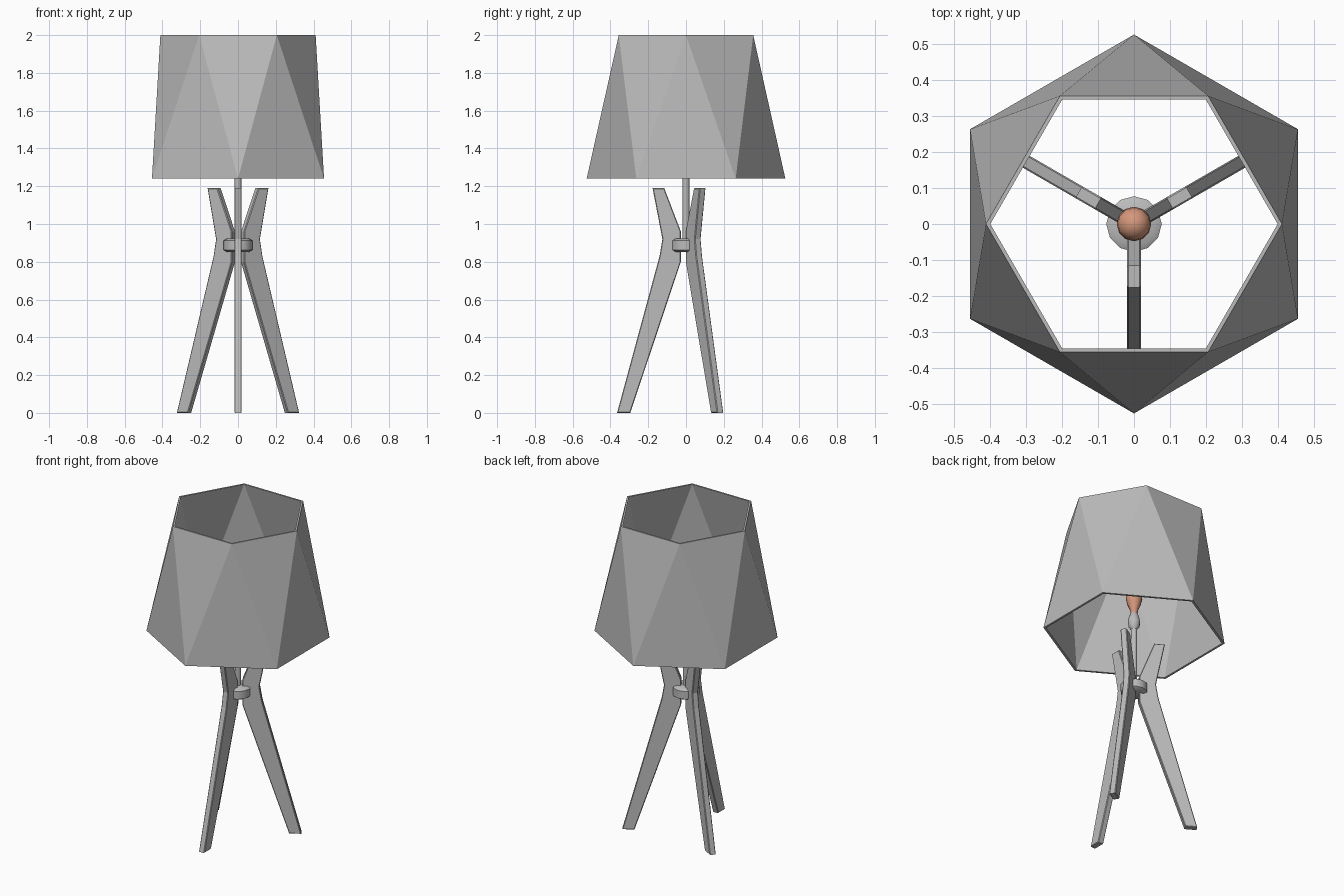
import bpy, bmesh, math
from mathutils import Matrix

if "Cube" in bpy.data.objects:
    bpy.data.objects.remove(bpy.data.objects["Cube"], do_unlink=True)


def material(name, rgb):
    mat = bpy.data.materials.new(name)
    mat.use_nodes = True
    mat.diffuse_color = (*rgb, 1)
    mat.node_tree.nodes["Principled BSDF"].inputs["Base Color"].default_value = (*rgb, 1)
    return mat


grey = material("light grey", (0.5, 0.5, 0.5))
salmon = material("salmon", (0.66, 0.31, 0.2))


def finish(name, bm, mat, smooth=None):
    bmesh.ops.recalc_face_normals(bm, faces=bm.faces)
    mesh = bpy.data.meshes.new(name)
    bm.to_mesh(mesh)
    bm.free()
    mesh.materials.append(mat)
    obj = bpy.data.objects.new(name, mesh)
    bpy.context.collection.objects.link(obj)
    if smooth:
        bpy.ops.object.select_all(action="DESELECT")
        obj.select_set(True)
        bpy.context.view_layer.objects.active = obj
        bpy.ops.object.shade_smooth_by_angle(angle=math.radians(smooth))
    return obj


def ring(bm, radius, z, sides, turn=0):
    return [bm.verts.new((radius * math.cos(turn + math.tau * i / sides),
                          radius * math.sin(turn + math.tau * i / sides), z))
            for i in range(sides)]


def lathe(name, profile, mat, sides=12):
    bm = bmesh.new()
    rings = [ring(bm, r, z, sides) for r, z in profile]
    for low, high in zip(rings, rings[1:]):
        for i in range(sides):
            j = (i + 1) % sides
            bm.faces.new((low[i], low[j], high[j], high[i]))
    bm.faces.new(rings[0])
    bm.faces.new(rings[-1])
    return finish(name, bm, mat, 40)


# Faceted shade: twisted hexagons joined by triangles, with a thin wall
bm = bmesh.new()
half = math.pi / 6
out_low, in_low = (ring(bm, r, 1.24, 6, half) for r in (0.526, 0.511))
out_top, in_top = (ring(bm, r, 2.0, 6) for r in (0.411, 0.399))
for i in range(6):
    j = (i + 1) % 6
    for low, top in ((out_low, out_top), (in_low, in_top)):
        bm.faces.new((low[i], top[j], top[i]))
        bm.faces.new((low[i], low[j], top[j]))
    bm.faces.new((out_low[i], out_low[j], in_low[j], in_low[i]))
    bm.faces.new((out_top[i], out_top[j], in_top[j], in_top[i]))
finish("shade", bm, grey)

# Three bent legs: a radial profile given thickness, turned about the centre
LEG = [(0.365, 0), (0.14, 0.83), (0.125, 0.92), (0.177, 1.19),
       (0.115, 1.19), (0.027, 0.96), (0.027, 0.8), (0.295, 0)]
for name, angle in (("front_leg", -90), ("left_leg", 30), ("right_leg", 150)):
    bm = bmesh.new()
    face = bm.faces.new([bm.verts.new((r, -0.019, z)) for r, z in LEG])
    grown = bmesh.ops.extrude_face_region(bm, geom=[face])["geom"]
    bmesh.ops.translate(bm, vec=(0, 0.038, 0),
                        verts=[g for g in grown if isinstance(g, bmesh.types.BMVert)])
    bmesh.ops.recalc_face_normals(bm, faces=bm.faces)
    rims = [e for e in bm.edges if abs(e.verts[0].co.y - e.verts[1].co.y) < 0.001]
    bmesh.ops.bevel(bm, geom=rims, offset=0.004, segments=1, affect="EDGES")
    bmesh.ops.transform(bm, matrix=Matrix.Rotation(math.radians(angle), 4, "Z"), verts=bm.verts)
    finish(name, bm, grey)

# Hub, pole, socket and bulb on the centre line
lathe("hub", [(0.06, 0.853), (0.077, 0.863), (0.077, 0.912), (0.06, 0.922)], grey)
lathe("pole", [(0.018, 0.87), (0.018, 1.3)], grey)
lathe("socket", [(0.018, 1.28), (0.032, 1.3), (0.036, 1.33), (0.03, 1.36), (0.02, 1.385)], grey)
lathe("bulb", [(0.019, 1.38), (0.024, 1.41), (0.04, 1.45), (0.048, 1.485),
               (0.045, 1.515), (0.032, 1.535), (0.012, 1.546)], salmon)
